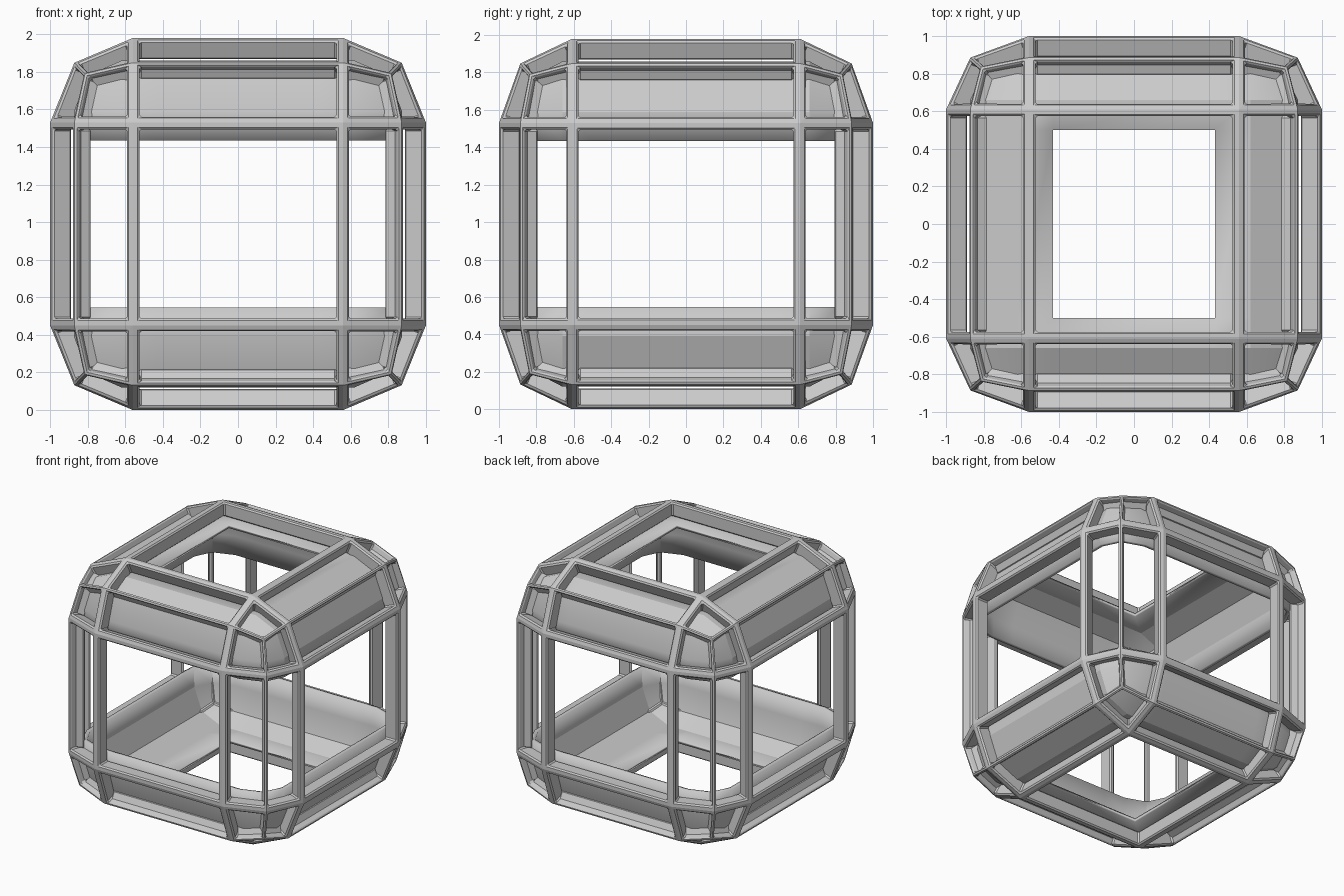
import bpy, bmesh
from mathutils import Vector

if "Cube" in bpy.data.objects:
    bpy.data.objects.remove(bpy.data.objects["Cube"])


def rounded_box(ext, flat):
    """Box with two-segment bevels; ext = half size, flat = half size of each flat face."""
    bm = bmesh.new()
    bmesh.ops.create_cube(bm, size=2)
    bmesh.ops.bevel(bm, geom=bm.edges[:], offset=0.4, offset_type='OFFSET',
                    segments=2, profile=0.5, affect='EDGES')
    for v in bm.verts:
        for i in range(3):
            c = abs(v.co[i])
            if c < 0.601:
                r = c / 0.6 * flat[i]
            else:
                r = flat[i] + (c - 0.6) / 0.4 * (ext[i] - flat[i])
            v.co[i] = r if v.co[i] > 0 else -r
    bm.normal_update()
    return bm


def make_object(name, bm, thickness, chamfer):
    bm.normal_update()
    me = bpy.data.meshes.new(name)
    bm.to_mesh(me)
    bm.free()
    ob = bpy.data.objects.new(name, me)
    bpy.context.collection.objects.link(ob)
    ob.location.z = HALF.z
    solid = ob.modifiers.new("thickness", 'SOLIDIFY')
    solid.thickness = thickness
    solid.offset = -1
    solid.use_even_offset = True
    if chamfer:
        bev = ob.modifiers.new("chamfer", 'BEVEL')
        bev.width = chamfer
        bev.segments = 1
        bev.limit_method = 'ANGLE'
        bev.angle_limit = 0.9
    return ob


HALF = Vector((1.0, 1.0, 0.99))

# Outer cage: a frame inside every face, wide at the flat faces, thin along the bevel middles
box = rounded_box(HALF, (0.56, 0.61, 0.54))


def on_flat(v):
    return any(abs(v.co[i]) > HALF[i] - 1e-4 for i in range(3))


def half_width(edge):
    return 0.036 if any(on_flat(v) for v in edge.verts) else 0.02


frame = bmesh.new()
corner = {v: frame.verts.new(v.co) for v in box.verts}
for f in box.faces:
    outer, inner = [], []
    for lp in f.loops:
        to_next = (lp.link_loop_next.vert.co - lp.vert.co).normalized()
        to_prev = (lp.link_loop_prev.vert.co - lp.vert.co).normalized()
        d_next = half_width(lp.edge)
        d_prev = half_width(lp.link_loop_prev.edge)
        s = to_next.cross(to_prev).length
        outer.append(corner[lp.vert])
        inner.append(frame.verts.new(lp.vert.co + (to_next * d_prev + to_prev * d_next) / s))
    n = len(outer)
    for i in range(n):
        j = (i + 1) % n
        frame.faces.new((outer[i], outer[j], inner[j], inner[i]))
box.free()
make_object("outer_cage", frame, 0.11, 0.014)

# Inner rims: trays under the top and bottom, each with a rectangular hole and open sides
HOLE_X, HOLE_Y, EDGE_Z = 0.43, 0.50, 0.445


def cut(bm, co, no, clear=False):
    bmesh.ops.bisect_plane(bm, geom=bm.verts[:] + bm.edges[:] + bm.faces[:], dist=1e-5,
                           plane_co=co, plane_no=no, clear_inner=clear)


for name, side in (("upper_rim", 1), ("lower_rim", -1)):
    bm = rounded_box((0.873, 0.873, 0.87), (0.62, 0.66, 0.60))
    cut(bm, (0, 0, EDGE_Z), (0, 0, 1), True)
    for s in (-1, 1):
        cut(bm, (s * HOLE_X, 0, 0), (1, 0, 0))
        cut(bm, (0, s * HOLE_Y, 0), (0, 1, 0))
    hole = []
    for f in bm.faces:
        c = f.calc_center_median()
        if c.z > 0.86 and abs(c.x) < HOLE_X and abs(c.y) < HOLE_Y:
            hole.append(f)
    bmesh.ops.delete(bm, geom=hole, context='FACES')
    if side < 0:
        for v in bm.verts:
            v.co.z = -v.co.z
        bmesh.ops.reverse_faces(bm, faces=bm.faces[:])
    rim = make_object(name, bm, 0.03, 0)
    bpy.ops.object.select_all(action='DESELECT')
    rim.select_set(True)
    bpy.context.view_layer.objects.active = rim
    bpy.ops.object.shade_smooth_by_angle(angle=0.35)
